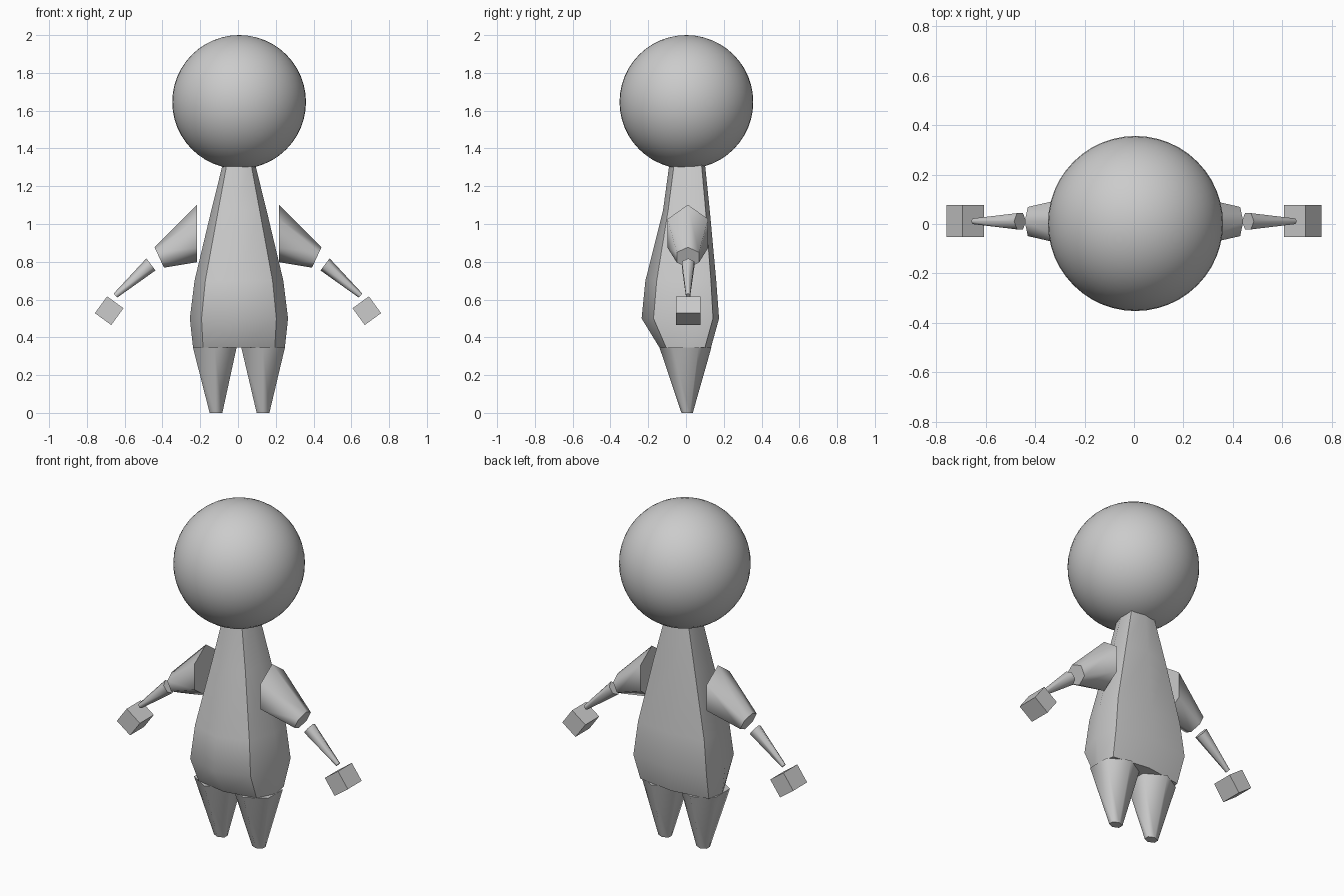
import bpy, bmesh, math
from mathutils import Vector, Matrix

cube = bpy.data.objects.get("Cube")
if cube:
    bpy.data.objects.remove(cube, do_unlink=True)

grey = bpy.data.materials.new("plain grey")
grey.use_nodes = True
tone = (0.6, 0.6, 0.6, 1)
grey.diffuse_color = tone
grey.node_tree.nodes["Principled BSDF"].inputs["Base Color"].default_value = tone


def finish(name, bm, angle=None):
    """Turn a bmesh into a grey object, smooth below the given angle."""
    bmesh.ops.recalc_face_normals(bm, faces=bm.faces)
    mesh = bpy.data.meshes.new(name)
    bm.to_mesh(mesh)
    bm.free()
    mesh.materials.append(grey)
    obj = bpy.data.objects.new(name, mesh)
    bpy.context.collection.objects.link(obj)
    if angle:
        bpy.ops.object.select_all(action='DESELECT')
        obj.select_set(True)
        bpy.context.view_layer.objects.active = obj
        bpy.ops.object.shade_smooth_by_angle(angle=math.radians(angle))
    return obj


def loft(name, rings, angle):
    """Skin a stack of equal-sized rings and cap both ends."""
    bm = bmesh.new()
    loops = [[bm.verts.new(p) for p in ring] for ring in rings]
    for a, b in zip(loops, loops[1:]):
        for i in range(len(a)):
            j = (i + 1) % len(a)
            bm.faces.new((a[i], a[j], b[j], b[i]))
    bm.faces.new(loops[0])
    bm.faces.new(loops[-1])
    return finish(name, bm, angle)


def hexagon(centre, u, v):
    """Six points round a centre, the first along u."""
    c, u, v = Vector(centre), Vector(u), Vector(v)
    return [c + u * math.cos(k * math.pi / 3) + v * math.sin(k * math.pi / 3)
            for k in range(6)]


# Head
bm = bmesh.new()
bmesh.ops.create_uvsphere(bm, u_segments=48, v_segments=24, radius=0.354,
                          matrix=Matrix.Translation((0.006, 0.002, 1.646)))
finish("head", bm, 30)


# Torso: four corners with bulged sides, fuller at the belly
def section(z, front, front_corner, side_x, back_corner, back):
    right = [front_corner, (side_x, 0), back_corner]
    pts = [(0, front)] + right + [(0, back)]
    pts += [(-x, y) for x, y in reversed(right)]
    return [(x + 0.005, y, z) for x, y in pts]


loft("torso", [
    section(0.345, -0.14, (0.19, -0.105), 0.243, (0.225, 0.1), 0.132),
    section(0.5, -0.235, (0.198, -0.172), 0.26, (0.24, 0.143), 0.175),
    section(0.7, -0.215, (0.178, -0.155), 0.235, (0.217, 0.132), 0.16),
    section(1.07, -0.122, (0.11, -0.095), 0.147, (0.137, 0.104), 0.126),
    section(1.34, -0.085, (0.06, -0.06), 0.08, (0.075, 0.08), 0.098),
], 45)

for side, s in (("left", 1), ("right", -1)):
    # Tapered leg
    loft(side + "_leg", [
        hexagon((s * 0.1245 + 0.008, 0.006, 0), (0, 0.03, 0), (0.039, 0, 0)),
        hexagon((s * 0.128 + 0.005, -0.003, 0.345), (0, 0.137, 0), (0.133, 0, 0)),
    ], 65)
    # Upper arm, cut upright at the shoulder
    loft(side + "_upper_arm", [
        hexagon((s * 0.217, 0.01, 0.95), (0, 0, 0.152), (0, 0.124, 0)),
        hexagon((s * 0.417, 0.01, 0.823), (s * 0.025, 0, 0.054), (0, 0.068, 0)),
    ], 65)
    # Forearm
    loft(side + "_forearm", [
        hexagon((s * 0.461, 0.011, 0.786), (s * 0.024, 0, 0.032), (0, 0.038, 0)),
        hexagon((s * 0.649, 0.011, 0.621), (s * 0.009, 0, 0.011), (0, 0.013, 0)),
    ], 65)
    # Hand
    bm = bmesh.new()
    bmesh.ops.create_cube(bm, size=1, matrix=(
        Matrix.Translation((s * 0.682, 0.012, 0.541))
        @ Matrix.Rotation(s * math.radians(54), 4, 'Y')
        @ Matrix.Diagonal((0.11, 0.13, 0.107, 1))))
    finish(side + "_hand", bm)
